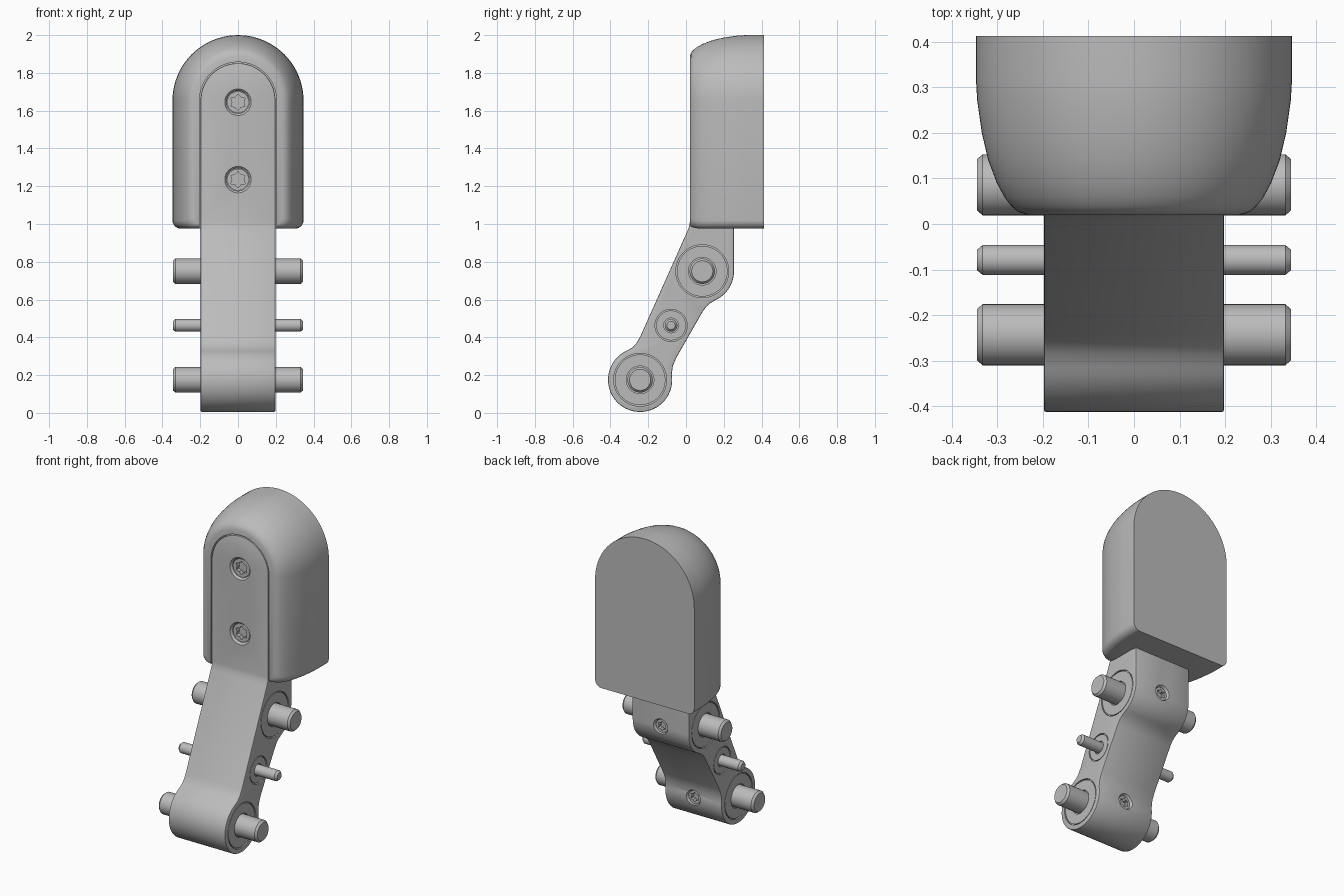
import bpy, bmesh
from math import sin, cos, pi, radians

cube = bpy.data.objects.get("Cube")
if cube:
    bpy.data.objects.remove(cube)

grey = bpy.data.materials.new("plain_grey")
grey.use_nodes = True
COLOUR = (0.5, 0.5, 0.5, 1)
grey.diffuse_color = COLOUR
grey.node_tree.nodes["Principled BSDF"].inputs["Base Color"].default_value = COLOUR


def loft(name, rings):
    """Closed solid skinned through rings of equal length."""
    bm = bmesh.new()
    rows = [[bm.verts.new(p) for p in ring] for ring in rings]
    n = len(rows[0])
    for a, b in zip(rows, rows[1:]):
        for i in range(n):
            j = (i + 1) % n
            bm.faces.new((a[i], a[j], b[j], b[i]))
    bm.faces.new(rows[0])
    bm.faces.new(rows[-1])
    bmesh.ops.recalc_face_normals(bm, faces=bm.faces)
    mesh = bpy.data.meshes.new(name)
    bm.to_mesh(mesh)
    bm.free()
    mesh.materials.append(grey)
    ob = bpy.data.objects.new(name, mesh)
    bpy.context.collection.objects.link(ob)
    return ob


def select(ob):
    bpy.ops.object.select_all(action='DESELECT')
    ob.select_set(True)
    bpy.context.view_layer.objects.active = ob


def boolean(ob, cutter, operation='DIFFERENCE'):
    select(ob)
    mod = ob.modifiers.new("cut", 'BOOLEAN')
    mod.operation, mod.object, mod.solver = operation, cutter, 'EXACT'
    bpy.ops.object.modifier_apply(modifier=mod.name)
    bpy.data.objects.remove(cutter)


def smooth(ob):
    select(ob)
    bpy.ops.object.shade_smooth_by_angle(angle=radians(30))


def arc(cu, cv, r, start, end, n):
    angles = [radians(start + (end - start) * i / n) for i in range(n + 1)]
    return [(cu + r * cos(a), cv + r * sin(a)) for a in angles]


def along_x(pts, x):
    return [(x, u, v) for u, v in pts]


def along_y(pts, y):
    return [(u, y, v) for u, v in pts]


def disc(u, v, r, n=48):
    return arc(u, v, r, 0, 360, n)[:-1]


def arch(r, bottom, corner):
    """Round-topped outline with small rounded bottom corners."""
    c = corner
    return (arc(0, ARCH_Z, r, 0, 180, 40)
            + arc(-r + c, bottom + c, c, 180, 270, 6)
            + arc(r - c, bottom + c, c, 270, 360, 6))


ARCH_Z = 1.653

# Rounded pad: (depth, side inset, bottom inset), back to front
PAD = [(.413, 0, 0), (.32, 0, 0), (.27, .003, 0), (.2, .013, 0), (.14, .027, 0),
       (.09, .046, 0), (.06, .062, .002), (.04, .077, .006), (.027, .092, .012),
       (.02, .113, .02)]
pad = loft("rounded_pad", [along_y(arch(.347 - d, .975 + b, .045), y) for y, d, b in PAD])
boolean(pad, loft("pocket", [along_y(arch(.204, .5, .02), y) for y in (-.2, .235)]))
smooth(pad)

# Bent arm: side profile trimmed to a round-topped front outline
LOW, MID, TOP = (-.243, .175), (-.079, .463), (.086, .75)
profile = ([(.02, 1.95), (.02, 1.01), (.016, .985), (.006, .96),
            (-.242, .405), (-.262, .37), (-.285, .346)]
           + arc(*LOW, .17, 115, 370, 40)
           + [(-.069, .25), (-.052, .29), (.088, .535), (.107, .562), (.13, .582)]
           + arc(*TOP, .168, -65, 0, 14)
           + [(.254, 1.95)])
arm = loft("bent_arm", [along_x(profile, x) for x in (-.5, .5)])
boolean(arm, loft("arm_outline", [along_y(arch(.198, -.3, .02), y) for y in (-1, 1)]), 'INTERSECT')
bevel = arm.modifiers.new("edge", 'BEVEL')
bevel.width, bevel.segments = .006, 2
bevel.limit_method, bevel.angle_limit = 'ANGLE', radians(50)
bpy.ops.object.modifier_apply(modifier=bevel.name)

# Cross pins, each with a seated bushing on both sides
for label, (y, z), seat, pin_r in (("lower", LOW, .14, .067), ("middle", MID, .085, .033),
                                   ("upper", TOP, .14, .067)):
    ends = [(.345, pin_r - .011), (.332, pin_r)]
    steps = [(-x, r) for x, r in ends] + ends[::-1]
    smooth(loft(label + "_pin", [along_x(disc(y, z, r), x) for x, r in steps]))
    for side, s in (("left", 1), ("right", -1)):
        boolean(arm, loft("seat", [along_x(disc(y, z, seat), s * x) for x in (.186, .25)]))
        bushing = loft(f"{label}_bushing_{side}",
                       [along_x(disc(y, z, seat - .006), s * x) for x in (.17, .196)])
        boolean(bushing, loft("bore", [along_x(disc(y, z, pin_r + .006), s * x)
                                       for x in (.188, .25)]))
        smooth(bushing)


def screw(name, y, z, r, s):
    """Sunken star-socket screw whose head faces along s * y."""
    hole = [(.03, 1), (0, 1), (-.012, .85), (-.06, .85)]
    boolean(arm, loft("hole", [along_y(disc(0, z, r * k), y + s * d) for d, k in hole]))
    head = loft(name, [along_y(disc(0, z, r * .82), y + s * d) for d in (-.09, -.014)])
    star = []
    for i in range(12):
        k = r * (.62 if i % 2 == 0 else .43)
        a = pi / 6 * i + pi / 2
        star.append((k * cos(a), z + k * sin(a)))
    boolean(head, loft("socket", [along_y(star, y + s * d) for d in (-.04, .03)]))
    smooth(head)


# Screws on the front plate and behind the two large pins
screw("front_screw_upper", .02, 1.645, .07, -1)
screw("front_screw_lower", .02, 1.235, .07, -1)
screw("back_screw_upper", .254, TOP[1], .05, 1)
screw("back_screw_lower", -.073, LOW[1], .05, 1)
smooth(arm)
